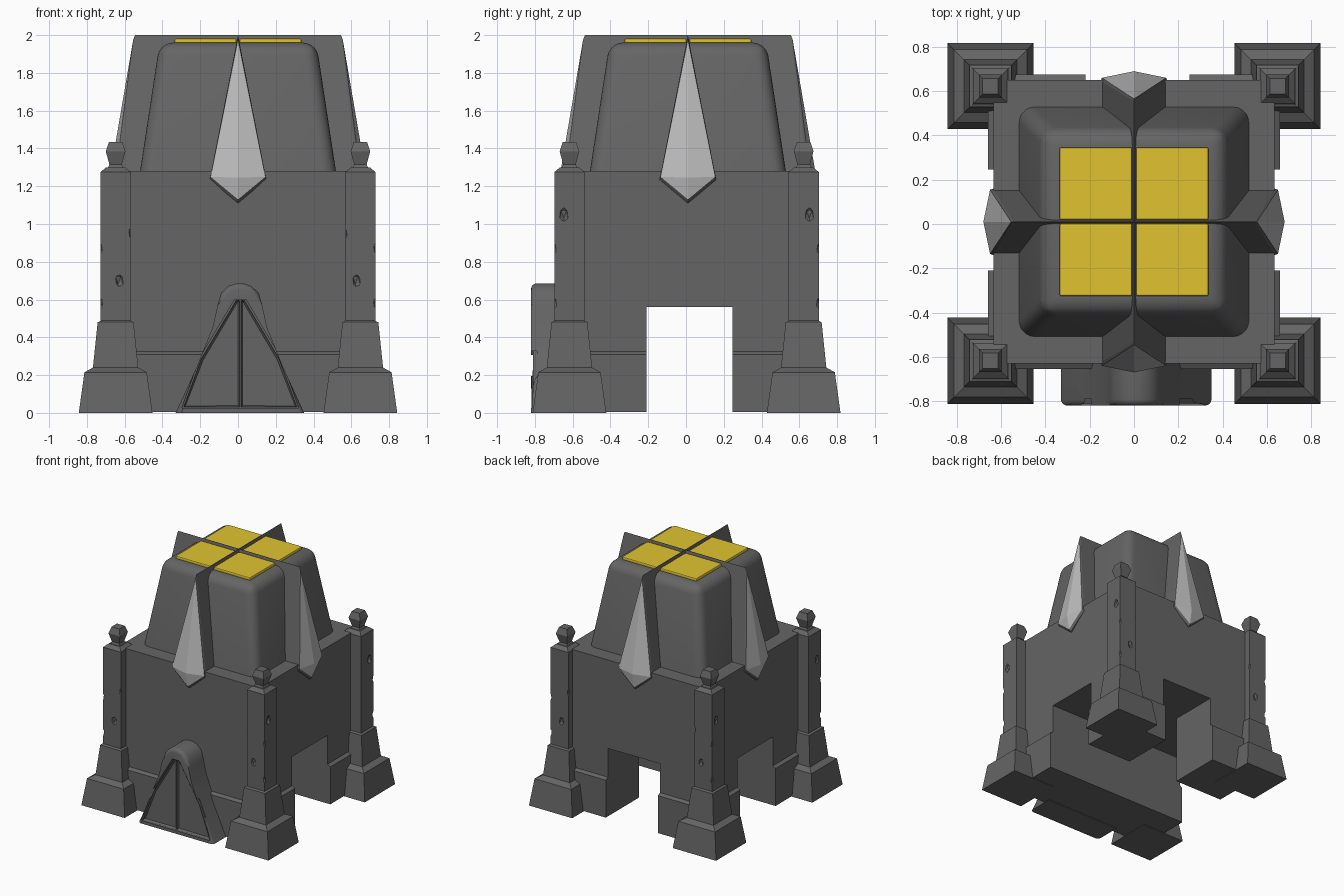
import bpy, bmesh, math
from mathutils import Matrix, Vector

if "Cube" in bpy.data.objects:
    bpy.data.objects.remove(bpy.data.objects["Cube"])


def material(name, rgb):
    m = bpy.data.materials.new(name)
    m.diffuse_color = (*rgb, 1)
    m.use_nodes = True
    m.node_tree.nodes["Principled BSDF"].inputs["Base Color"].default_value = m.diffuse_color
    return m


STONE = material("dark_stone", (0.13, 0.13, 0.13))
PALE = material("pale_stone", (0.5, 0.5, 0.5))
YELLOW = material("yellow_glow", (0.75, 0.55, 0.03))


def finish(name, bm, mats=(STONE,), smooth=False):
    bmesh.ops.recalc_face_normals(bm, faces=bm.faces)
    me = bpy.data.meshes.new(name)
    bm.to_mesh(me)
    bm.free()
    ob = bpy.data.objects.new(name, me)
    bpy.context.collection.objects.link(ob)
    for m in mats:
        me.materials.append(m)
    if smooth:
        bpy.context.view_layer.objects.active = ob
        bpy.ops.object.select_all(action='DESELECT')
        ob.select_set(True)
        bpy.ops.object.shade_smooth_by_angle(angle=math.radians(35))
    return ob


def skin(bm, rings, caps=True):
    """Join equal-length rings of points with quads."""
    rows = [[bm.verts.new(p) for p in r] for r in rings]
    n = len(rows[0])
    for a, b in zip(rows, rows[1:]):
        for i in range(n):
            bm.faces.new((a[i], a[(i + 1) % n], b[(i + 1) % n], b[i]))
    if caps:
        bm.faces.new(rows[0][::-1])
        bm.faces.new(rows[-1])
    return rows


def loft(cx, cy, profile):
    """Stacked rectangles from (half_x, half_y, z)."""
    bm = bmesh.new()
    skin(bm, [[(cx + sx * hx, cy + sy * hy, z) for sx, sy in
               ((-1, -1), (1, -1), (1, 1), (-1, 1))] for hx, hy, z in profile])
    return bm


def prism_y(pts, y0, y1):
    bm = bmesh.new()
    skin(bm, [[(x, y, z) for x, z in pts] for y in (y0, y1)])
    return bm


def cut(ob, cutter):
    mod = ob.modifiers.new("cut", 'BOOLEAN')
    mod.object, mod.operation, mod.solver = cutter, 'DIFFERENCE', 'EXACT'
    bpy.context.view_layer.objects.active = ob
    bpy.ops.object.modifier_apply(modifier=mod.name)
    bpy.data.objects.remove(cutter)


# Main walls with stepped plinth, cut by a T-shaped passage
walls = finish("walls", loft(0, 0.01, [(.66, .665, .005), (.66, .665, .31),
                                       (.635, .64, .325), (.635, .64, 1.28)]))
tee = [(-1, -.21), (1, -.21), (1, .245), (.25, .245), (.25, 1),
       (-.22, 1), (-.22, .245), (-1, .245)]
bm = bmesh.new()
skin(bm, [[(x, y, z) for x, y in tee] for z in (-.2, .56)])
cut(walls, finish("passage_cutter", bm))

# Tapered upper block with rounded edges
bm = loft(0, 0.01, [(.52, .52, 1.27), (.415, .415, 1.96)])
edges = [e for e in bm.edges if max(v.co.z for v in e.verts) > 1.5]
bmesh.ops.bevel(bm, geom=edges, offset=.07, segments=5, profile=.5, affect='EDGES')
finish("upper_block", bm, smooth=True)

# Roof tiles
for sx in (-1, 1):
    for sy in (-1, 1):
        bm = loft(sx * .172, .01 + sy * .172, [(.164, .164, 1.955), (.164, .164, 1.982)])
        bmesh.ops.bevel(bm, geom=bm.edges[:], offset=.008, segments=2, profile=.5,
                        affect='EDGES')
        finish("roof_tile", bm, (YELLOW,))

# Kite-shaped fins on the four sides, each with a pale ridged face
for k in range(4):
    bm = bmesh.new()
    inner = [(0, 0, 2), (.15, 0, 1.235), (0, 0, 1.11), (-.15, 0, 1.235)]
    rim = [(0, -.545, 2), (.15, -.635, 1.235), (0, -.645, 1.11), (-.15, -.635, 1.235)]
    face = [(0, -.555, 1.975), (.145, -.65, 1.25), (0, -.66, 1.13), (-.145, -.65, 1.25)]
    rows = skin(bm, [inner, rim, face], caps=False)
    bm.faces.new(rows[0])
    mid = bm.verts.new((0, -.68, 1.245))
    for i in range(4):
        f = bm.faces.new((rows[2][i], rows[2][(i + 1) % 4], mid))
        f.material_index = 1
    bmesh.ops.transform(bm, verts=bm.verts, matrix=Matrix.Translation((0, .01, 0))
                        @ Matrix.Rotation(k * math.pi / 2, 4, 'Z'))
    finish("kite_fin", bm, (STONE, PALE))

# Corner pillars: stepped feet, chipped shafts, faceted finials
FOOT = [(.195, 0), (.165, .215), (.12, .24), (.095, .48), (.083, .485), (.075, .495)]
SHAFT = [(.08, .485), (.08, 1.275), (.05, 1.30)]
FINIAL = [(.045, 1.29), (.033, 1.315), (.052, 1.385), (.035, 1.435)]
CHIPS = [(.085, .03, 1.05), (.09, .09, .87), (.09, .088, .58),
         (-.02, .09, .70), (-.09, .09, .95)]
for sx in (-1, 1):
    for sy in (-1, 1):
        cx, cy = sx * .648, .003 + sy * .62
        finish("pillar_foot", loft(cx, cy, [(h, h, z) for h, z in FOOT]))
        shaft = finish("pillar_shaft", loft(cx, cy, [(h, h, z) for h, z in SHAFT]))
        for x, y, z in CHIPS:
            bm = bmesh.new()
            bmesh.ops.create_icosphere(bm, subdivisions=1, radius=.032)
            bmesh.ops.transform(bm, verts=bm.verts, matrix=Matrix.Translation(
                (cx + sx * x, cy + sy * y, z)) @ Matrix.Diagonal((.8, .8, 1.3, 1)))
            cut(shaft, finish("chip_cutter", bm))
        finish("pillar_finial", loft(cx, cy, [(h, h, z) for h, z in FINIAL]))

# Front porch: flared arch with a rounded front edge
half = [(.34, 0), (.23, .24), (.145, .45), (.118, .57), (.10, .635), (.06, .672), (.02, .685)]
outline = [(.01 + x, z) for x, z in half] + [(.01 - x, z) for x, z in half[::-1]]
bm = prism_y(outline, -.82, -.60)
front = [e for e in bm.edges if all(v.co.y < -.81 for v in e.verts)
         and max(v.co.z for v in e.verts) > .01]
bmesh.ops.bevel(bm, geom=front, offset=.028, segments=4, profile=.5, affect='EDGES')
porch = finish("porch", bm, smooth=True)

# Recessed double door
door = [(.31, .025), (.215, .29), (.03, .60)]
hole = [(.012 + x, z) for x, z in door] + [(.012 - x, z) for x, z in door[::-1]]
cut(porch, finish("door_cutter", prism_y(hole, -.9, -.79)))
for s in (-1, 1):
    leaf = [(.012 + s * x, z) for x, z in
            ((.004, .03), (.30, .03), (.207, .285), (.022, .595), (.004, .595))]
    bm = prism_y(leaf, -.81, -.78)
    panel = [f for f in bm.faces if all(v.co.y < -.805 for v in f.verts)]
    bm.normal_update()
    bmesh.ops.inset_individual(bm, faces=panel, thickness=.012)
    bmesh.ops.translate(bm, verts=panel[0].verts[:], vec=Vector((0, .015, 0)))
    finish("door_leaf", bm)
